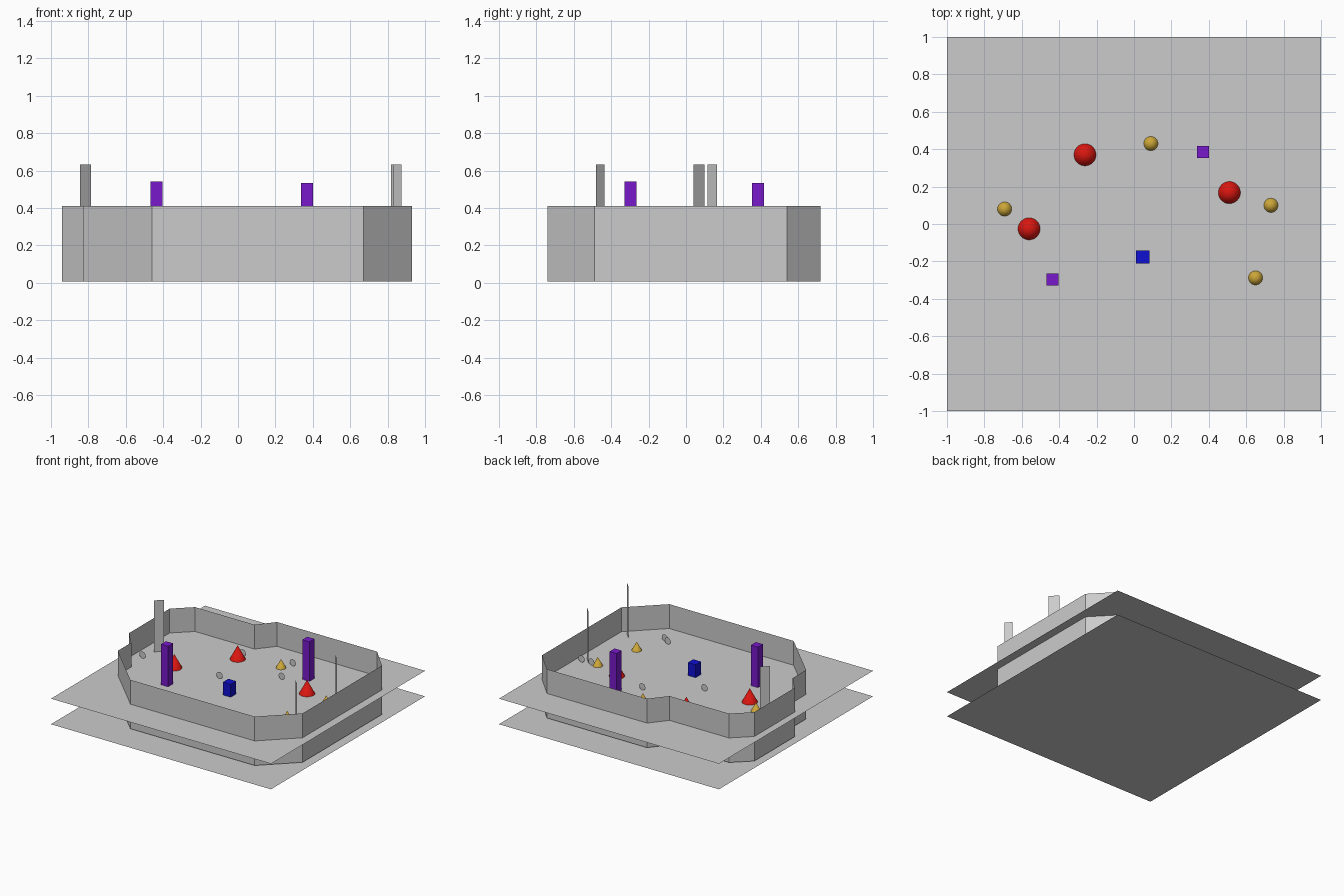
import bpy, bmesh, math
from mathutils import Matrix

if "Cube" in bpy.data.objects:
    bpy.data.objects.remove(bpy.data.objects["Cube"])

FLOOR = 0.21  # height of the raised floor


def material(name, rgb):
    m = bpy.data.materials.new(name)
    m.diffuse_color = (*rgb, 1)
    m.use_nodes = True
    m.node_tree.nodes["Principled BSDF"].inputs["Base Color"].default_value = m.diffuse_color
    return m


RED = material("red", (0.70, 0.008, 0.005))
YELLOW = material("yellow", (0.60, 0.38, 0.04))
BLUE = material("blue", (0.005, 0.005, 0.65))
PURPLE = material("purple", (0.19, 0.01, 0.60))


def add(name, bm, mat=None):
    me = bpy.data.meshes.new(name)
    bm.to_mesh(me)
    bm.free()
    ob = bpy.data.objects.new(name, me)
    bpy.context.collection.objects.link(ob)
    if mat:
        me.materials.append(mat)
    return ob


def plane(name, z):
    bm = bmesh.new()
    bmesh.ops.create_grid(bm, x_segments=1, y_segments=1, size=1,
                          matrix=Matrix.Translation((0, 0, z)))
    add(name, bm)


def fence(name, pts, z0, z1, closed):
    """Thin upright sheet following a plan outline."""
    bm = bmesh.new()
    low = [bm.verts.new((x, y, z0)) for x, y in pts]
    top = [bm.verts.new((x, y, z1)) for x, y in pts]
    n = len(pts)
    for i in range(n if closed else n - 1):
        j = (i + 1) % n
        bm.faces.new((low[i], low[j], top[j], top[i]))
    add(name, bm)


def box(name, x, y, w, z1, mat):
    bm = bmesh.new()
    h = z1 - FLOOR
    bmesh.ops.create_cube(bm, size=1, matrix=Matrix.Translation((x, y, FLOOR + h / 2))
                          @ Matrix.Diagonal((w, w, h, 1)))
    add(name, bm, mat)


def cone(name, x, y, r, h, mat):
    bm = bmesh.new()
    bmesh.ops.create_cone(bm, cap_ends=True, segments=32, radius1=r, radius2=0, depth=h,
                          matrix=Matrix.Translation((x, y, FLOOR + h / 2)))
    for f in bm.faces:
        f.smooth = len(f.verts) == 3
    for e in bm.edges:
        e.smooth = all(len(f.verts) == 3 for f in e.link_faces)
    add(name, bm, mat)


def disc(name, x, y, r=0.028):
    bm = bmesh.new()
    bmesh.ops.create_circle(bm, cap_ends=True, segments=16, radius=r,
                            matrix=Matrix.Translation((x, y, FLOOR + 0.027))
                            @ Matrix.Rotation(math.pi / 2, 4, 'X'))
    add(name, bm)


# ground sheet and raised floor
plane("ground_sheet", 0.0)
plane("raised_floor", FLOOR)

# perimeter wall, running through the raised floor
outline = [(-0.46, -0.74), (0.67, -0.74), (0.93, -0.49), (0.93, 0.54), (0.76, 0.72),
           (-0.15, 0.72), (-0.26, 0.585), (-0.80, 0.585), (-0.94, 0.455),
           (-0.94, -0.07), (-0.83, -0.20), (-0.83, -0.375)]
fence("perimeter_wall", outline, 0.008, 0.41, True)

# tall marker cards
cards = [((-0.845, 0.115), (-0.787, 0.165)),
         ((0.829, -0.435), (0.873, -0.48)),
         ((0.818, 0.10), (0.873, 0.04))]
for i, c in enumerate(cards):
    fence(f"marker_card_{i + 1}", c, FLOOR, 0.633, False)

# purple posts and blue block
box("purple_post_1", -0.437, -0.297, 0.064, 0.543, PURPLE)
box("purple_post_2", 0.37, 0.385, 0.064, 0.535, PURPLE)
box("blue_block", 0.047, -0.177, 0.07, 0.316, BLUE)

# large and small cones
for i, (x, y) in enumerate([(-0.262, 0.37), (0.51, 0.168), (-0.561, -0.026)]):
    cone(f"red_cone_{i + 1}", x, y, 0.059, 0.112, RED)
for i, (x, y) in enumerate([(0.09, 0.43), (0.732, 0.10), (0.65, -0.288), (-0.692, 0.08)]):
    cone(f"yellow_cone_{i + 1}", x, y, 0.038, 0.07, YELLOW)

# small upright discs standing on the floor
for i, (x, y) in enumerate([(-0.175, 0.01), (0.213, 0.263), (-0.85, -0.025), (-0.26, 0.434),
                            (0.144, 0.505), (0.866, 0.12), (0.775, 0.122),
                            (0.522, -0.508), (0.57, -0.539)]):
    disc(f"floor_disc_{i + 1}", x, y)
